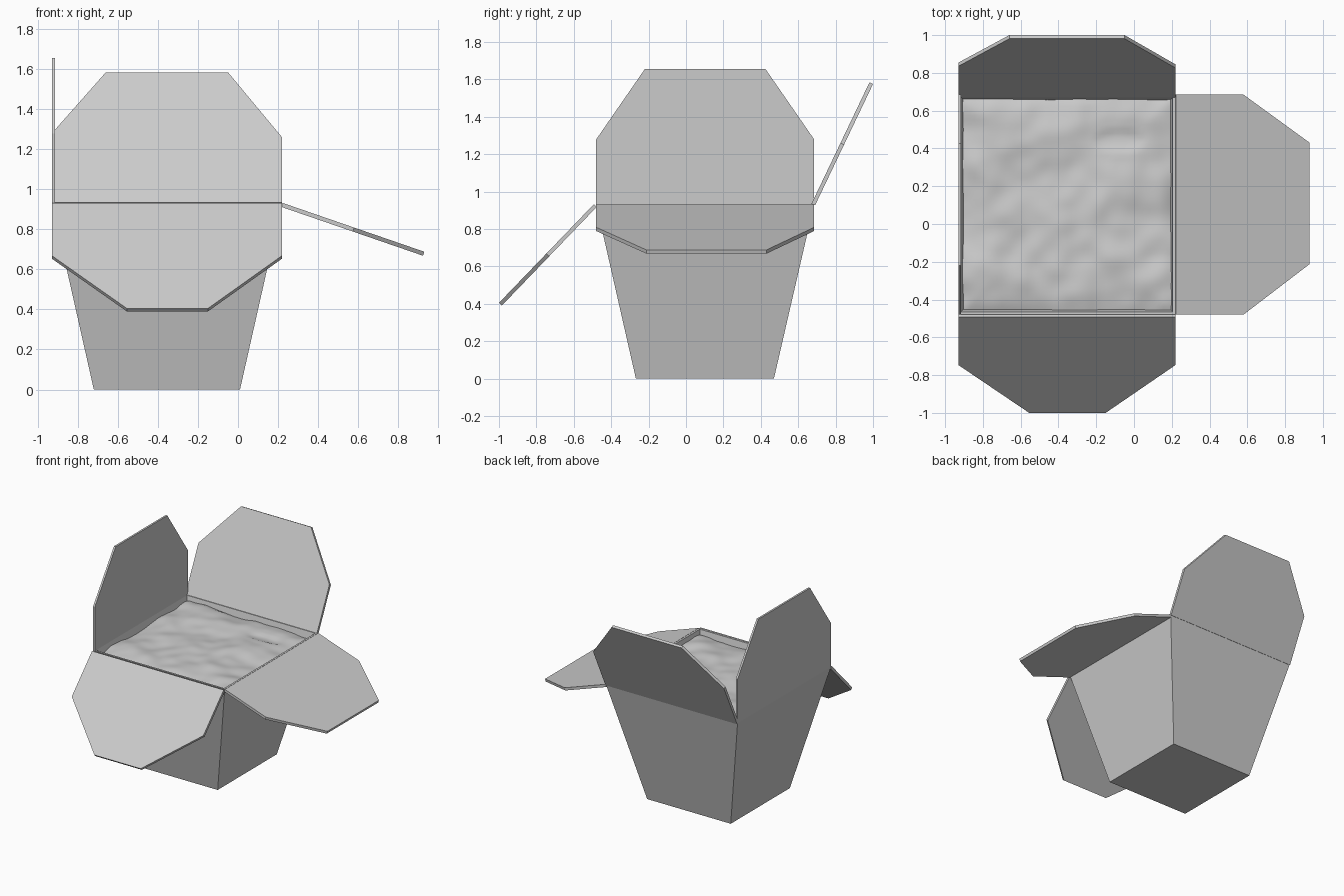
import bpy, bmesh
from mathutils import Vector, noise

if "Cube" in bpy.data.objects:
    bpy.data.objects.remove(bpy.data.objects["Cube"])


def make_object(name, bm):
    bmesh.ops.recalc_face_normals(bm, faces=bm.faces)
    mesh = bpy.data.meshes.new(name)
    bm.to_mesh(mesh)
    bm.free()
    ob = bpy.data.objects.new(name, mesh)
    bpy.context.collection.objects.link(ob)
    return ob


X0, X1, Y0, Y1, RIM = -0.93, 0.22, -0.48, 0.685, 0.932
WALL = 0.015


def ring(bm, x0, x1, y0, y1, z):
    return [bm.verts.new(p) for p in
            ((x0, y0, z), (x1, y0, z), (x1, y1, z), (x0, y1, z))]


# tapered carton with thin walls and an open top
bm = bmesh.new()
rings = [
    ring(bm, -0.72, 0.01, -0.268, 0.47, 0),
    ring(bm, X0, X1, Y0, Y1, RIM),
    ring(bm, X0 + WALL, X1 - WALL, Y0 + WALL, Y1 - WALL, RIM),
    ring(bm, -0.72 + WALL, 0.01 - WALL, -0.268 + WALL, 0.47 - WALL, 0.02),
]
for a, b in zip(rings, rings[1:]):
    for i in range(4):
        j = (i + 1) % 4
        bm.faces.new((a[i], a[j], b[j], b[i]))
bm.faces.new(rings[0])
bm.faces.new(rings[-1])
make_object("carton_body", bm)


# flap: hinge and tip lie in the swing plane, "along" is the hinge axis
def flap(name, axis, hinge, tip, offset, span, tip_span, shoulders):
    hinge, tip, offset = Vector(hinge), Vector(tip), Vector(offset)

    def place(s, p):
        return (s, p.x, p.y) if axis == 'X' else (p.x, s, p.y)

    outline = [(span[0], hinge), (span[1], hinge),
               (span[1], hinge.lerp(tip, shoulders[1])),
               (tip_span[1], tip), (tip_span[0], tip),
               (span[0], hinge.lerp(tip, shoulders[0]))]
    bm = bmesh.new()
    a = [bm.verts.new(place(s, p)) for s, p in outline]
    b = [bm.verts.new(place(s, p + offset)) for s, p in outline]
    bm.faces.new(a)
    bm.faces.new(b)
    for i in range(6):
        j = (i + 1) % 6
        bm.faces.new((a[i], a[j], b[j], b[i]))
    make_object(name, bm)


flap("front_flap", 'X', (-0.493, 0.932), (-1.0, 0.405), (0.015, -0.015),
     (X0, X1), (-0.555, -0.15), (0.5, 0.5))
flap("back_flap", 'X', (0.69, 0.926), (1.0, 1.575), (-0.019, 0.009),
     (X0, X1), (-0.66, -0.05), (0.53, 0.5))
flap("left_flap", 'Y', (X0, RIM), (X0, 1.655), (WALL, 0),
     (Y0, Y1), (-0.22, 0.425), (0.48, 0.48))
flap("right_flap", 'Y', (0.222, 0.932), (0.93, 0.688), (-0.006, -0.02),
     (Y0, Y1), (-0.212, 0.43), (0.505, 0.505))

# lumpy filling that dips towards the walls
bm = bmesh.new()
bmesh.ops.create_grid(bm, x_segments=48, y_segments=48, size=1)
for v in bm.verts:
    u, w = v.co.x, v.co.y
    z = 0.91 - 0.025 * max(abs(u), abs(w)) ** 8
    z += 0.022 * noise.noise(Vector((u * 2.3, w * 2.3, 1.7)))
    z += 0.010 * noise.noise(Vector((u * 5, w * 5, 4.1)))
    z -= 0.02 * max(0, 1 - ((u - 0.5) / 0.25) ** 2 - ((w - 0.6) / 0.12) ** 2)
    z = min(z, 0.929)
    v.co = ((X0 + X1) / 2 + u * 0.557, (Y0 + Y1) / 2 + w * 0.566, z)
for f in bm.faces:
    f.smooth = True
make_object("filling", bm)
